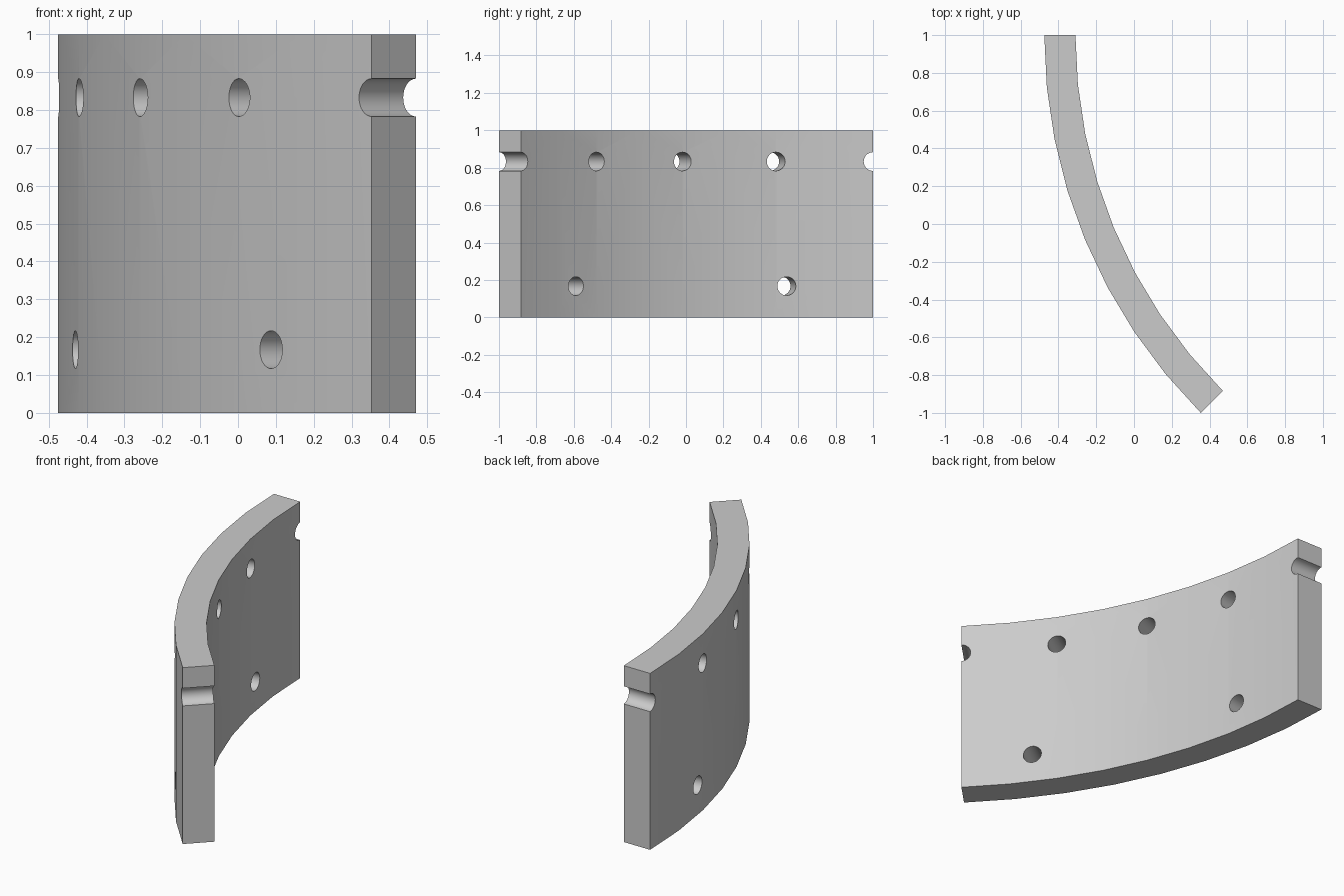
import bpy, bmesh
from math import radians, sin, cos
from mathutils import Matrix, Vector

cube = bpy.data.objects.get("Cube")
if cube:
    bpy.data.objects.remove(cube, do_unlink=True)

# Dimensions of the curved plate: a 45 degree slice of a ring
OUTER, INNER, HEIGHT = 2.828, 2.663, 1.0
CENTRE = Vector((2.353, 1.0, 0))
SEGMENTS, SWEEP = 8, 45
HOLE_RADIUS = 0.05
UPPER_Z, LOWER_Z = 0.833, 0.167
UPPER_ANGLES = (0, 11.25, 22.5, 33.75, 45)   # the end ones leave half-round notches
LOWER_ANGLES = (10, 36.67)


def on_arc(radius, degrees, z=0):
    a = radians(degrees)
    return CENTRE + Vector((-radius * cos(a), -radius * sin(a), z))


def mesh_object(name, bm):
    bmesh.ops.recalc_face_normals(bm, faces=bm.faces)
    mesh = bpy.data.meshes.new(name)
    bm.to_mesh(mesh)
    bm.free()
    obj = bpy.data.objects.new(name, mesh)
    bpy.context.collection.objects.link(obj)
    return obj


# Plate: sweep a rectangular section around the arc
bm = bmesh.new()
rings = []
for i in range(SEGMENTS + 1):
    angle = SWEEP * i / SEGMENTS
    section = ((OUTER, 0), (INNER, 0), (INNER, HEIGHT), (OUTER, HEIGHT))
    rings.append([bm.verts.new(on_arc(r, angle, z)) for r, z in section])
for a, b in zip(rings, rings[1:]):
    for k in range(4):
        n = (k + 1) % 4
        bm.faces.new((a[k], a[n], b[n], b[k]))
bm.faces.new(rings[0])
bm.faces.new(rings[-1])
plate = mesh_object("curved_plate", bm)

# Radial bolt hole cutters
bm = bmesh.new()
holes = [(a, UPPER_Z) for a in UPPER_ANGLES] + [(a, LOWER_Z) for a in LOWER_ANGLES]
for angle, z in holes:
    place = (Matrix.Translation(on_arc((OUTER + INNER) / 2, angle, z))
             @ Matrix.Rotation(radians(angle), 4, 'Z')
             @ Matrix.Rotation(radians(90), 4, 'Y'))
    bmesh.ops.create_cone(bm, cap_ends=True, segments=32, radius1=HOLE_RADIUS,
                          radius2=HOLE_RADIUS, depth=0.5, matrix=place)
cutter = mesh_object("bolt_hole_cutter", bm)
cutter.hide_render = True

# Cut the holes and notches
bpy.ops.object.select_all(action='DESELECT')
plate.select_set(True)
bpy.context.view_layer.objects.active = plate
cut = plate.modifiers.new("bolt_holes", 'BOOLEAN')
cut.operation = 'DIFFERENCE'
cut.solver = 'EXACT'
cut.object = cutter
bpy.ops.object.modifier_apply(modifier=cut.name)
bpy.data.objects.remove(cutter, do_unlink=True)

# Plain grey finish
grey = bpy.data.materials.new("plain_grey")
grey.use_nodes = True
colour = (0.6, 0.6, 0.6, 1)
grey.diffuse_color = colour
grey.node_tree.nodes["Principled BSDF"].inputs["Base Color"].default_value = colour
plate.data.materials.clear()
plate.data.materials.append(grey)
bpy.ops.object.shade_smooth_by_angle(angle=radians(30))
